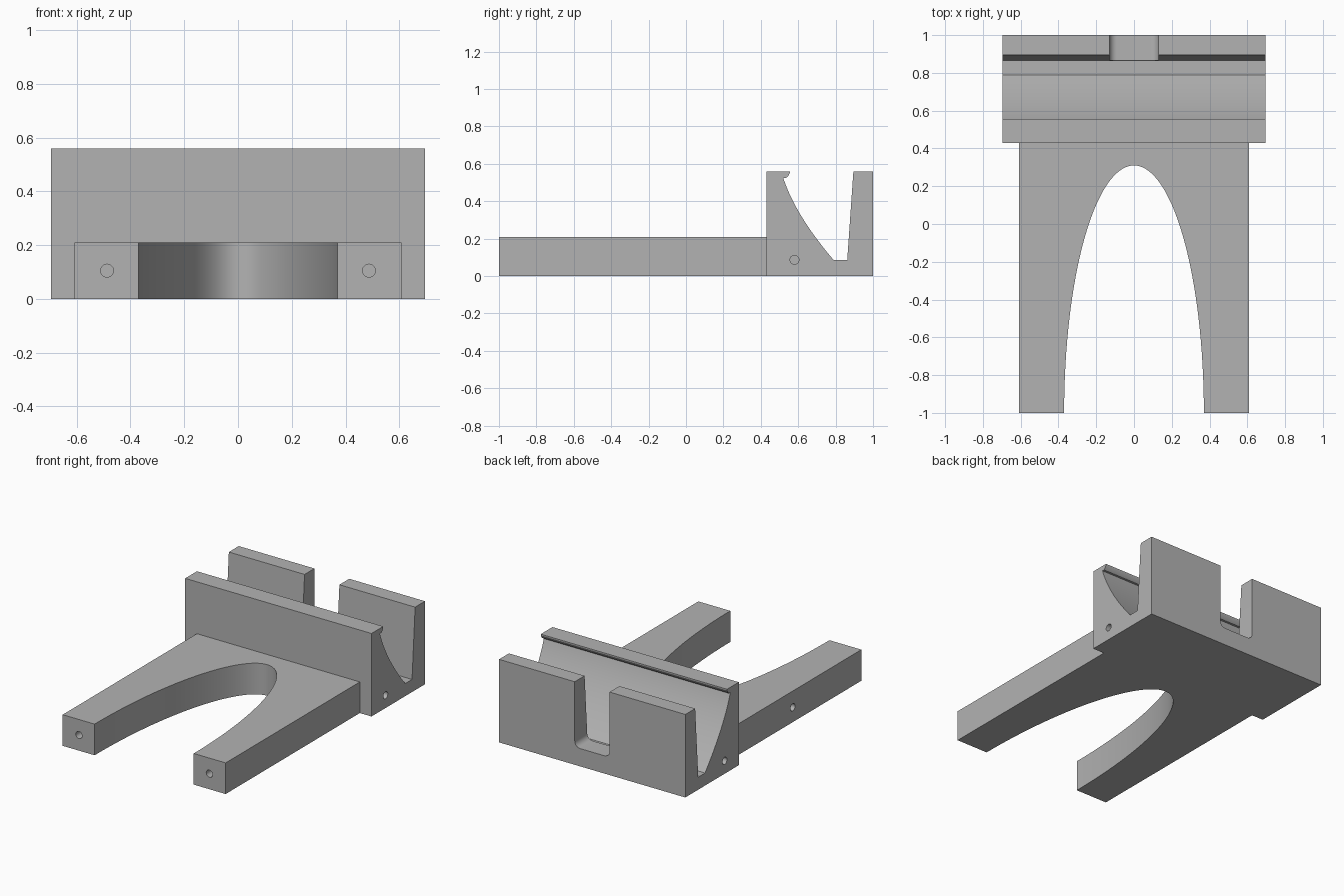
import bpy, bmesh
from math import sin, cos, pi, radians
from mathutils import Matrix, Vector

cube = bpy.data.objects.get("Cube")
if cube:
    bpy.data.objects.remove(cube)

grey = bpy.data.materials.new("plain grey")
grey.use_nodes = True
grey.diffuse_color = (0.45, 0.45, 0.45, 1)
grey.node_tree.nodes["Principled BSDF"].inputs["Base Color"].default_value = grey.diffuse_color


def finish(name, bm):
    bmesh.ops.recalc_face_normals(bm, faces=bm.faces)
    mesh = bpy.data.meshes.new(name)
    bm.to_mesh(mesh)
    bm.free()
    mesh.materials.append(grey)
    obj = bpy.data.objects.new(name, mesh)
    bpy.context.collection.objects.link(obj)
    return obj


def prism(name, outline, to_3d, start, end):
    """Extrude a 2D outline; to_3d maps (u, v, depth) to a point."""
    bm = bmesh.new()
    face = bm.faces.new([bm.verts.new(to_3d(u, v, start)) for u, v in outline])
    moved = bmesh.ops.extrude_face_region(bm, geom=[face])["geom"]
    shift = Vector(to_3d(0, 0, end)) - Vector(to_3d(0, 0, start))
    bmesh.ops.translate(bm, vec=shift, verts=[v for v in moved if isinstance(v, bmesh.types.BMVert)])
    return finish(name, bm)


def drill(name, center, axis, depth, radius=0.024):
    """Cylinder cutter reaching the given depth on both sides of a face."""
    bm = bmesh.new()
    turn = Vector((0, 0, 1)).rotation_difference(Vector(axis)).to_matrix().to_4x4()
    bmesh.ops.create_cone(bm, cap_ends=True, segments=24, radius1=radius, radius2=radius,
                          depth=2 * depth, matrix=Matrix.Translation(center) @ turn)
    return finish(name, bm)


def combine(target, other, operation):
    bpy.context.view_layer.objects.active = target
    mod = target.modifiers.new(operation.title(), 'BOOLEAN')
    mod.operation, mod.solver, mod.object = operation, 'EXACT', other
    bpy.ops.object.modifier_apply(modifier=mod.name)
    bpy.data.objects.remove(other)


def arc(cx, cy, rx, ry, a0, a1, n):
    return [(cx + rx * cos(a0 + (a1 - a0) * i / n), cy + ry * sin(a0 + (a1 - a0) * i / n))
            for i in range(n + 1)]


def curve(a, b, c, n=20):
    return [tuple((1 - t) ** 2 * p + 2 * t * (1 - t) * q + t * t * r for p, q, r in zip(a, b, c))
            for t in (i / n for i in range(n + 1))]


# Cradle: side profile with hooked lip, curved ramp and sloping rear wall
profile = [(0.43, 0), (1, 0), (1, 0.56), (0.895, 0.56), (0.862, 0.085)]
profile += curve((0.79, 0.085), (0.585, 0.325), (0.52, 0.525))
profile += [(0.535, 0.525), (0.548, 0.537), (0.555, 0.552), (0.555, 0.56), (0.43, 0.56)]
stand = prism("cradle_stand", profile, lambda y, z, x: (x, y, z), -0.695, 0.695)

# Fork: plate with a half-ellipse opening between two arms
fork_outline = [(-0.608, 0.47), (-0.608, -1)] + arc(0, -1, 0.37, 1.31, pi, 0, 64)
fork_outline += [(0.608, -1), (0.608, 0.47)]
fork = prism("fork", fork_outline, lambda x, y, z: (x, y, z), 0, 0.21)
combine(stand, fork, 'UNION')

# Rear slot with rounded lower corners
r, half, low = 0.04, 0.13, 0.12
slot_outline = [(-half, 0.7)] + arc(r - half, low + r, r, r, pi, 1.5 * pi, 8)
slot_outline += arc(half - r, low + r, r, r, -pi / 2, 0, 8) + [(half, 0.7)]
slot = prism("slot_cutter", slot_outline, lambda x, z, y: (x, y, z), 0.845, 1.1)
combine(stand, slot, 'DIFFERENCE')

# Small blind holes in the arm ends, cradle sides and one arm
for side in (-1, 1):
    combine(stand, drill("end_hole", (side * 0.487, -1, 0.105), (0, 1, 0), 0.15), 'DIFFERENCE')
    combine(stand, drill("side_hole", (side * 0.695, 0.58, 0.087), (1, 0, 0), 0.15), 'DIFFERENCE')
combine(stand, drill("arm_hole", (-0.608, -0.27, 0.1), (1, 0, 0), 0.12), 'DIFFERENCE')

bpy.ops.object.select_all(action='DESELECT')
stand.select_set(True)
bpy.context.view_layer.objects.active = stand
bpy.ops.object.shade_smooth_by_angle(angle=radians(25))
